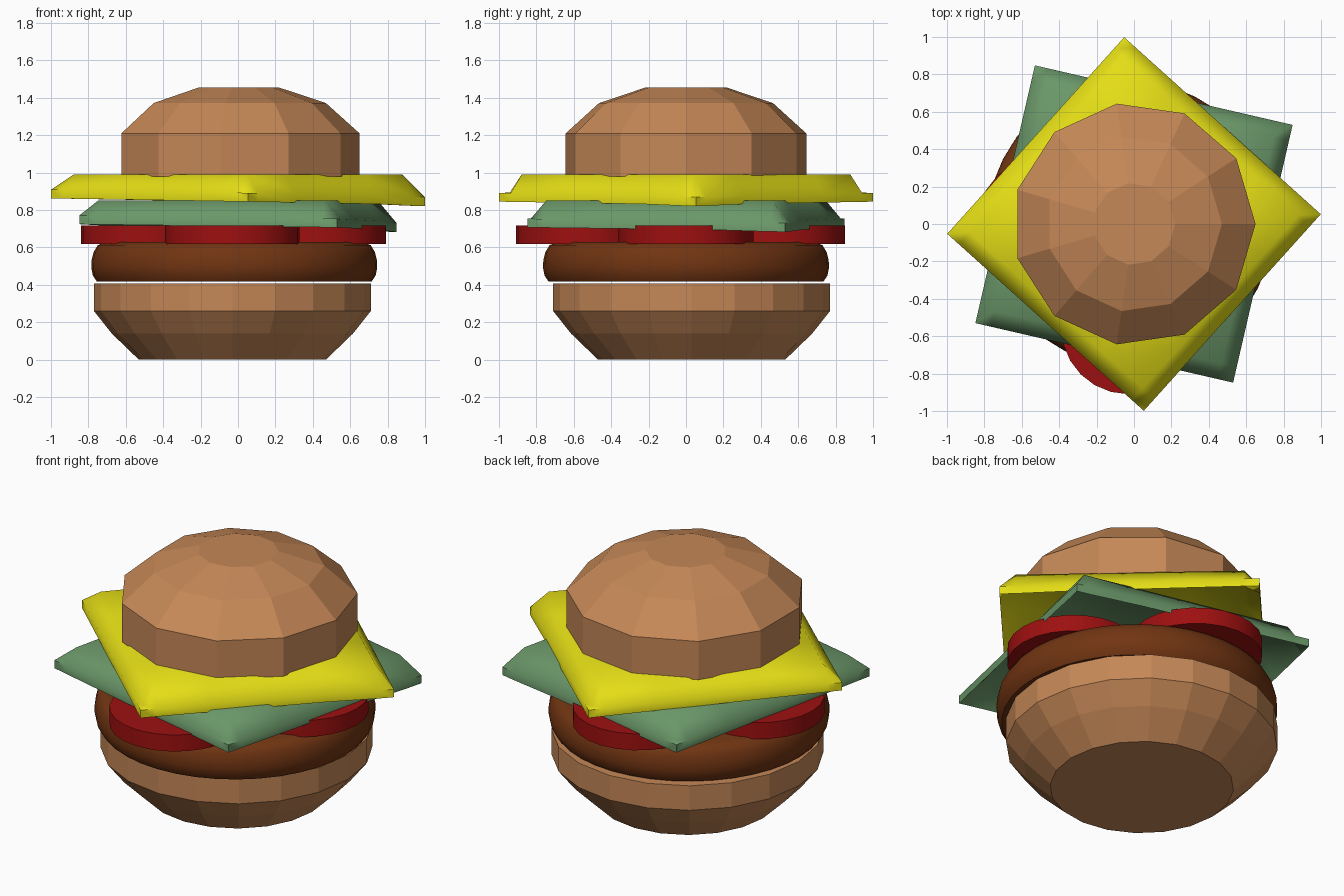
import bpy, bmesh, math

if "Cube" in bpy.data.objects:
    bpy.data.objects.remove(bpy.data.objects["Cube"])


def material(name, rgb):
    m = bpy.data.materials.new(name)
    m.diffuse_color = (*rgb, 1)
    m.use_nodes = True
    m.node_tree.nodes["Principled BSDF"].inputs["Base Color"].default_value = m.diffuse_color
    return m


BUN = material("toasted bun", (0.56, 0.245, 0.095))
MEAT = material("grilled brown", (0.165, 0.035, 0.006))
TOMATO = material("tomato red", (0.34, 0.005, 0.005))
LETTUCE = material("lettuce green", (0.145, 0.31, 0.14))
CHEESE = material("cheese yellow", (0.78, 0.73, 0.008))


def finish(bm, name, mat, smooth=None):
    bmesh.ops.recalc_face_normals(bm, faces=bm.faces[:])
    me = bpy.data.meshes.new(name)
    bm.to_mesh(me)
    bm.free()
    me.materials.append(mat)
    ob = bpy.data.objects.new(name, me)
    bpy.context.collection.objects.link(ob)
    if smooth:
        bpy.ops.object.select_all(action='DESELECT')
        ob.select_set(True)
        bpy.context.view_layer.objects.active = ob
        bpy.ops.object.shade_smooth_by_angle(angle=math.radians(smooth))
    return ob


def lathe(name, mat, profile, sides, centre=(0, 0), smooth=None):
    """Closed turned solid from (radius, z) points, bottom to top."""
    bm = bmesh.new()
    rings = []
    for r, z in profile:
        rings.append([bm.verts.new((centre[0] + r * math.cos(math.tau * i / sides),
                                    centre[1] + r * math.sin(math.tau * i / sides), z))
                      for i in range(sides)])
    for a, b in zip(rings, rings[1:]):
        for i in range(sides):
            j = (i + 1) % sides
            bm.faces.new((a[i], a[j], b[j], b[i]))
    bm.faces.new(rings[0][::-1])
    bm.faces.new(rings[-1])
    return finish(bm, name, mat, smooth)


def slice_sheet(name, mat, top, turn):
    """Square slice with a flat middle and a drooping border."""
    steps = [-1, -0.88, -0.45, 0, 0.45, 0.88, 1]
    n = len(steps)
    c, s = math.cos(turn), math.sin(turn)
    k = math.sqrt(0.5)
    bm = bmesh.new()
    grid = []
    for u in steps:
        row = []
        for v in steps:
            x, y = u * k * k + v * k * k, v * k * k - u * k * k   # diamond
            z = top
            if max(abs(u), abs(v)) == 1:
                # the +x corner hangs lowest, the -x corner highest
                z -= 0.098 + 0.0175 * x + (0.006 if x > 0.9 else 0)
            row.append(bm.verts.new((x * c - y * s, x * s + y * c, z)))
        grid.append(row)
    for i in range(n - 1):
        for j in range(n - 1):
            bm.faces.new((grid[i][j], grid[i + 1][j], grid[i + 1][j + 1], grid[i][j + 1]))
    # thickness: duplicate sheet pushed straight down, joined at the rim
    low = [[bm.verts.new((p.co.x, p.co.y, p.co.z - 0.047)) for p in row] for row in grid]
    for i in range(n - 1):
        for j in range(n - 1):
            bm.faces.new((low[i][j], low[i][j + 1], low[i + 1][j + 1], low[i + 1][j]))
    for e in range(n - 1):
        for (a, b), (d, f) in (((e, 0), (e + 1, 0)), ((e, n - 1), (e + 1, n - 1)),
                               ((0, e), (0, e + 1)), ((n - 1, e), (n - 1, e + 1))):
            bm.faces.new((grid[a][b], grid[d][f], low[d][f], low[a][b]))
    return finish(bm, name, mat, 58)


# buns
lathe("bottom_bun", BUN, [(0.50, 0), (0.645, 0.14), (0.74, 0.26), (0.74, 0.407)], 20, (-0.03, 0.03))
lathe("top_bun", BUN, [(0.65, 0.98), (0.65, 1.21), (0.47, 1.372), (0.22, 1.455)], 11)

# patty with rounded side
lathe("patty", MEAT, [(0.735, 0.418), (0.756, 0.45), (0.764, 0.49), (0.763, 0.53),
                      (0.752, 0.575), (0.73, 0.612), (0.69, 0.628)], 40, (-0.02, 0), 40)

# four tomato slices, touching
for i, (x, y) in enumerate([(0.43, 0), (-0.03, 0.49), (-0.48, 0), (-0.03, -0.55)]):
    lathe(f"tomato_slice_{i + 1}", TOMATO, [(0.36, 0.618), (0.36, 0.717)], 24, (x, y), 40)

# lettuce and cheese: the same drooping square, turned
slice_sheet("lettuce_leaf", LETTUCE, 0.852, math.radians(32))
slice_sheet("cheese_slice", CHEESE, 0.99, math.radians(3))
